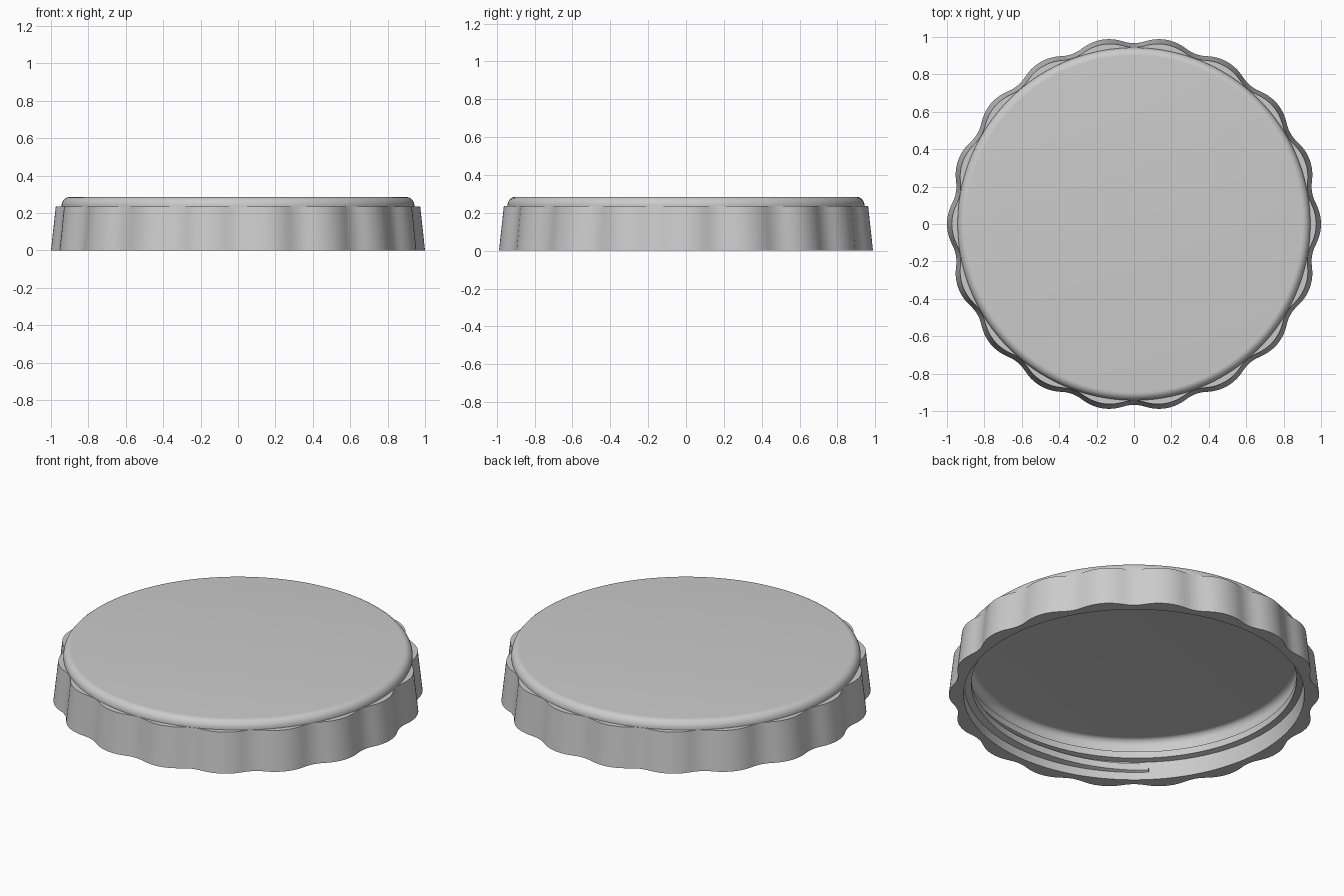
import bpy, bmesh, math

if "Cube" in bpy.data.objects:
    bpy.data.objects.remove(bpy.data.objects["Cube"], do_unlink=True)

LOBES = 18
STEPS = 16
SEGMENTS = LOBES * STEPS

grey = bpy.data.materials.new("light grey")
grey.use_nodes = True
color = (0.6, 0.6, 0.6, 1)
grey.diffuse_color = color
grey.node_tree.nodes["Principled BSDF"].inputs["Base Color"].default_value = color


def scallop(angle):
    """Grip wave: 1 on a lobe, 0 in a valley, with broad lobes."""
    pitch = 360 / LOBES
    t = math.degrees(angle) % pitch
    t = min(t, pitch - t) / (pitch / 2)
    edge = 0.64
    if t < edge:
        return 1 - t * t / edge
    return (1 - t) ** 2 / (1 - edge)


def finish(bm, name):
    bmesh.ops.recalc_face_normals(bm, faces=bm.faces)
    mesh = bpy.data.meshes.new(name)
    bm.to_mesh(mesh)
    bm.free()
    obj = bpy.data.objects.new(name, mesh)
    bpy.context.collection.objects.link(obj)
    mesh.materials.append(grey)
    bpy.ops.object.select_all(action="DESELECT")
    obj.select_set(True)
    bpy.context.view_layer.objects.active = obj
    bpy.ops.object.shade_smooth_by_angle(angle=math.radians(30))
    return obj


def arc(radius, height, size_r, size_z, count=8):
    """Quarter round going upward and inward, as (radius, z, wave) points."""
    points = []
    for i in range(count + 1):
        a = math.pi / 2 * i / count
        points.append((radius + size_r * math.cos(a), height + size_z * math.sin(a), 0))
    return points


# Lid shell: inner ceiling, wall, scalloped skirt, shelf and rounded top
profile = arc(0.867, 0.195, 0.035, 0.04)[::-1]
profile += [(0.92, 0, 0), (0.967, 0, 0.033), (0.944, 0.235, 0.03), (0.943, 0.235, 0)]
profile += arc(0.9, 0.24, 0.043, 0.045)

bm = bmesh.new()
rings = []
for radius, z, wave in profile:
    ring = []
    for i in range(SEGMENTS):
        a = math.tau * i / SEGMENTS
        r = radius + wave * scallop(a)
        ring.append(bm.verts.new((r * math.cos(a), r * math.sin(a), z)))
    rings.append(ring)
for low, high in zip(rings, rings[1:]):
    for i in range(SEGMENTS):
        j = (i + 1) % SEGMENTS
        bm.faces.new((low[i], low[j], high[j], high[i]))
bm.faces.new(rings[0])
bm.faces.new(rings[-1])
finish(bm, "lid_shell")

# Screw thread: tapered section swept along a helix inside the wall
section = [(0.922, -0.03), (0.878, -0.02), (0.878, 0.02), (0.922, 0.03)]
turns, pitch, count = 1.25, 0.06, 180
bm = bmesh.new()
loops = []
for i in range(count + 1):
    t = i / count
    a = math.tau * turns * t - math.pi * 0.75
    fade = min(1, 12 * t, 12 * (1 - t))
    z = 0.07 + pitch * turns * t
    loop = []
    for r, dz in section:
        r = 0.922 - (0.922 - r) * (0.35 + 0.65 * fade)
        loop.append(bm.verts.new((r * math.cos(a), r * math.sin(a), z + dz)))
    loops.append(loop)
for a, b in zip(loops, loops[1:]):
    for i in range(4):
        j = (i + 1) % 4
        bm.faces.new((a[i], a[j], b[j], b[i]))
bm.faces.new(loops[0])
bm.faces.new(loops[-1])
finish(bm, "screw_thread")
